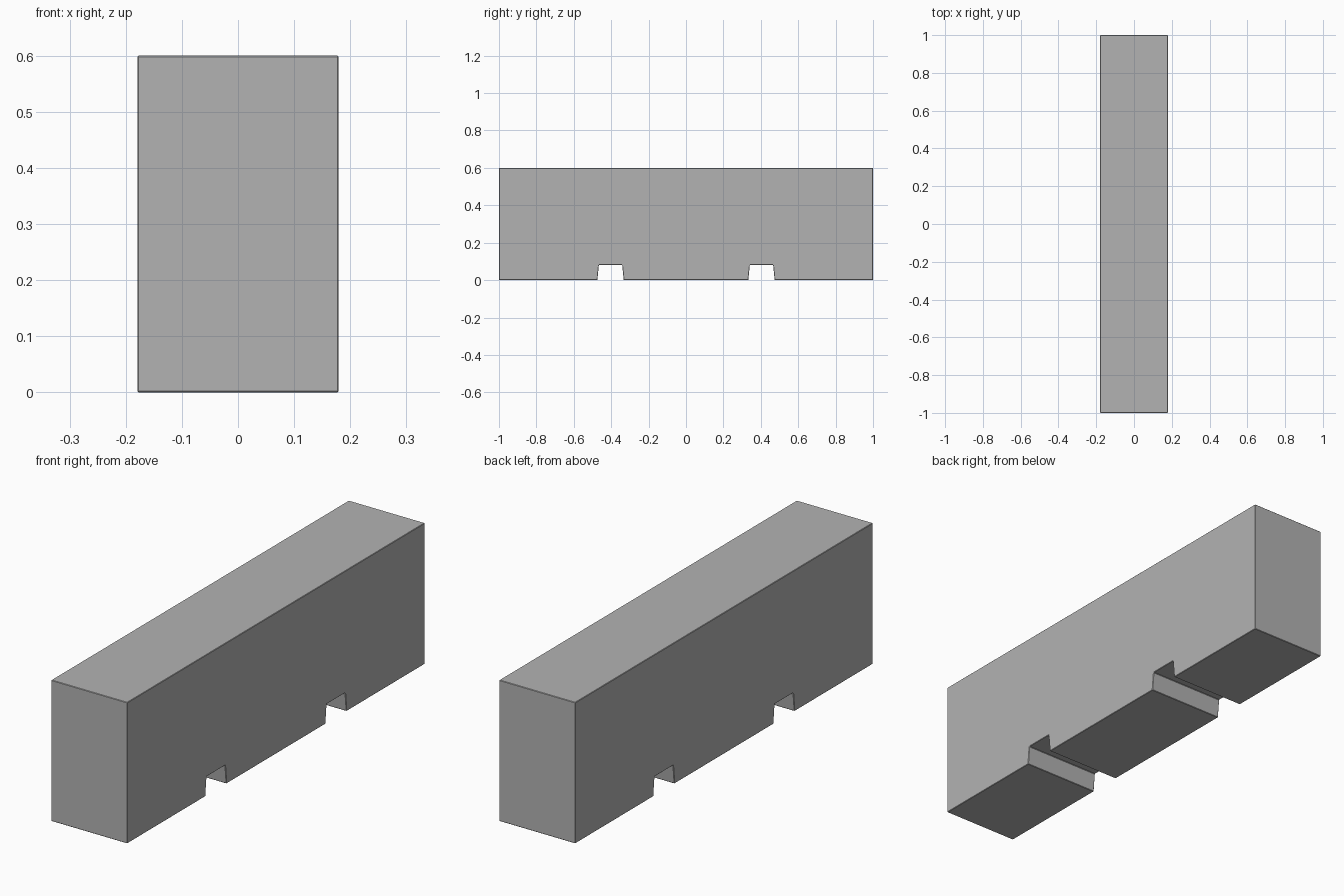
import bpy, bmesh

if "Cube" in bpy.data.objects:
    bpy.data.objects.remove(bpy.data.objects["Cube"])

HALF_WIDTH = 0.179
HEIGHT = 0.6
NOTCH_HEIGHT = 0.081

# Side profile (y, z): a long block with two tapered notches underneath
right_half = [(0.333, 0), (0.341, NOTCH_HEIGHT), (0.466, NOTCH_HEIGHT),
              (0.474, 0), (1, 0), (1, HEIGHT)]
profile = right_half + [(-y, z) for y, z in reversed(right_half)]

# Extrude the profile across the width
bm = bmesh.new()
face = bm.faces.new([bm.verts.new((-HALF_WIDTH, y, z)) for y, z in profile])
result = bmesh.ops.extrude_face_region(bm, geom=[face])
moved = [v for v in result["geom"] if isinstance(v, bmesh.types.BMVert)]
bmesh.ops.translate(bm, verts=moved, vec=(2 * HALF_WIDTH, 0, 0))
bmesh.ops.recalc_face_normals(bm, faces=bm.faces)

mesh = bpy.data.meshes.new("notched_block")
bm.to_mesh(mesh)
bm.free()
block = bpy.data.objects.new("notched_block", mesh)
bpy.context.collection.objects.link(block)

# Dark grey finish
grey = bpy.data.materials.new("dark_grey")
grey.diffuse_color = (0.45, 0.45, 0.45, 1)
grey.use_nodes = True
grey.node_tree.nodes["Principled BSDF"].inputs["Base Color"].default_value = grey.diffuse_color
mesh.materials.append(grey)

# Hairline chamfer on the edges
bevel = block.modifiers.new("edge_chamfer", "BEVEL")
bevel.width = 0.002
bevel.segments = 1
